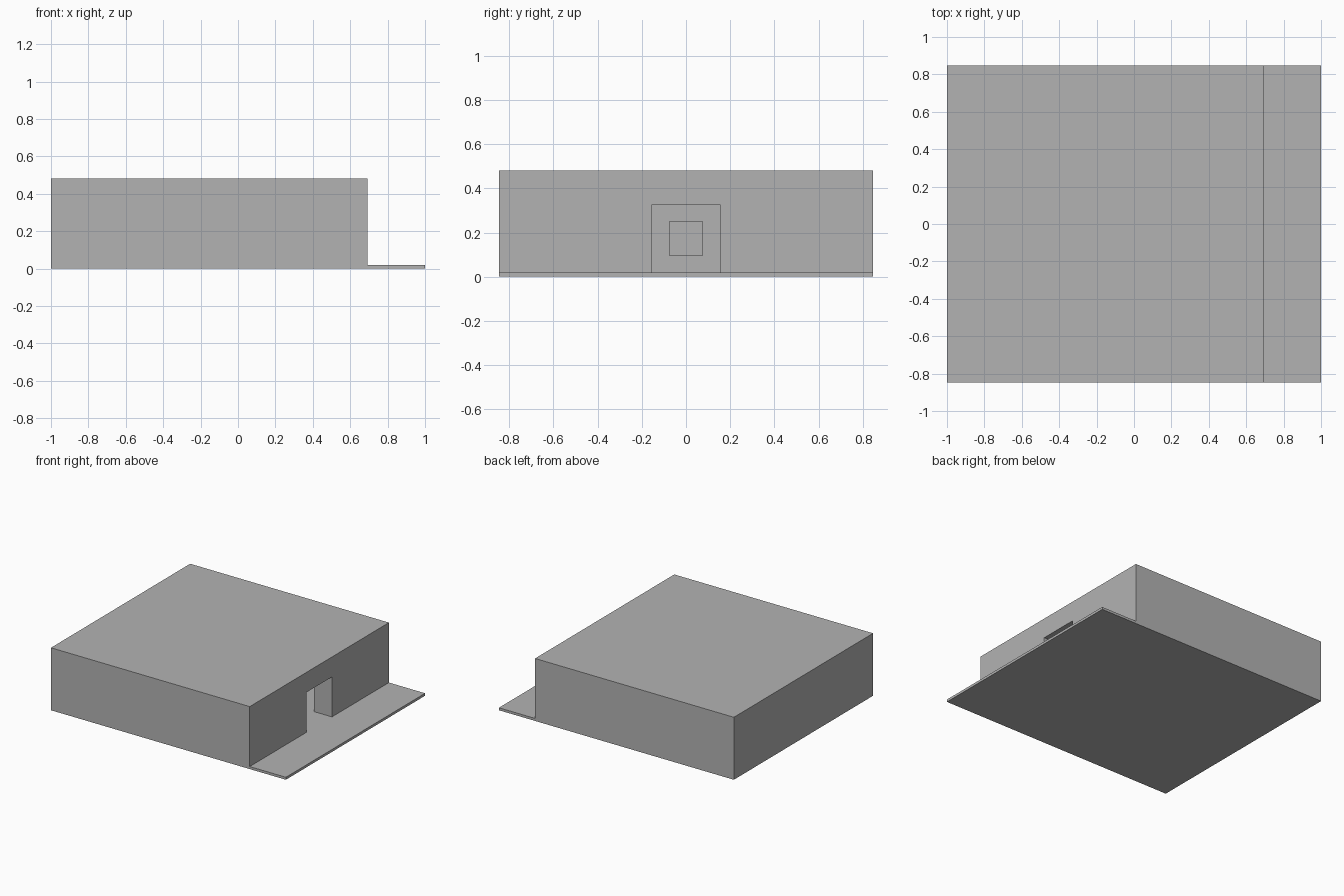
import bpy, bmesh

if "Cube" in bpy.data.objects:
    bpy.data.objects.remove(bpy.data.objects["Cube"], do_unlink=True)

U = 2 / 13              # building module: wall thickness
SLAB = U / 8            # slab thickness
X0, X1 = -1.0, -1 + 11 * U
Y = 5.5 * U
TOP = SLAB + 3 * U

grey = bpy.data.materials.new("plain_grey")
grey.use_nodes = True
grey.diffuse_color = (0.45, 0.45, 0.45, 1)
grey.node_tree.nodes["Principled BSDF"].inputs["Base Color"].default_value = grey.diffuse_color


def prism(name, outline, z0, z1):
    """Extrude a plan outline from z0 to z1."""
    bm = bmesh.new()
    face = bm.faces.new([bm.verts.new((x, y, z0)) for x, y in outline])
    up = bmesh.ops.extrude_face_region(bm, geom=[face])["geom"]
    bmesh.ops.translate(bm, vec=(0, 0, z1 - z0),
                        verts=[v for v in up if isinstance(v, bmesh.types.BMVert)])
    bmesh.ops.recalc_face_normals(bm, faces=bm.faces)
    mesh = bpy.data.meshes.new(name)
    bm.to_mesh(mesh)
    bm.free()
    mesh.materials.append(grey)
    obj = bpy.data.objects.new(name, mesh)
    bpy.context.collection.objects.link(obj)
    return obj


def rect(x0, x1, half):
    return [(x0, -half), (x1, -half), (x1, half), (x0, half)]


# Thin slab that runs out into a porch on the door side
prism("floor_slab", rect(X0, 1, Y), 0, SLAB)

# Hollow building with a flat roof
shell = prism("walls_and_roof", rect(X0, X1, Y), SLAB, TOP)

# Room and doorway, cut as one T-shaped plan
xa, xb, room, door = X0 + U, X1 - U, Y - U, U
plan = [(xa, -room), (xb, -room), (xb, -door), (X1 + U, -door),
        (X1 + U, door), (xb, door), (xb, room), (xa, room)]
cutter = prism("room_cutter", plan, SLAB - U, SLAB + 2 * U)
cut = shell.modifiers.new("room", "BOOLEAN")
cut.operation = "DIFFERENCE"
cut.solver = "EXACT"
cut.object = cutter

# Apply the cut and drop the helper
bpy.context.view_layer.objects.active = shell
shell.select_set(True)
bpy.ops.object.modifier_apply(modifier=cut.name)
bpy.data.objects.remove(cutter, do_unlink=True)

# Small block hovering in the middle of the room
mid = (X0 + X1) / 2
prism("room_block", rect(mid - U / 2, mid + U / 2, U / 2), SLAB + U / 2, SLAB + 1.5 * U)
